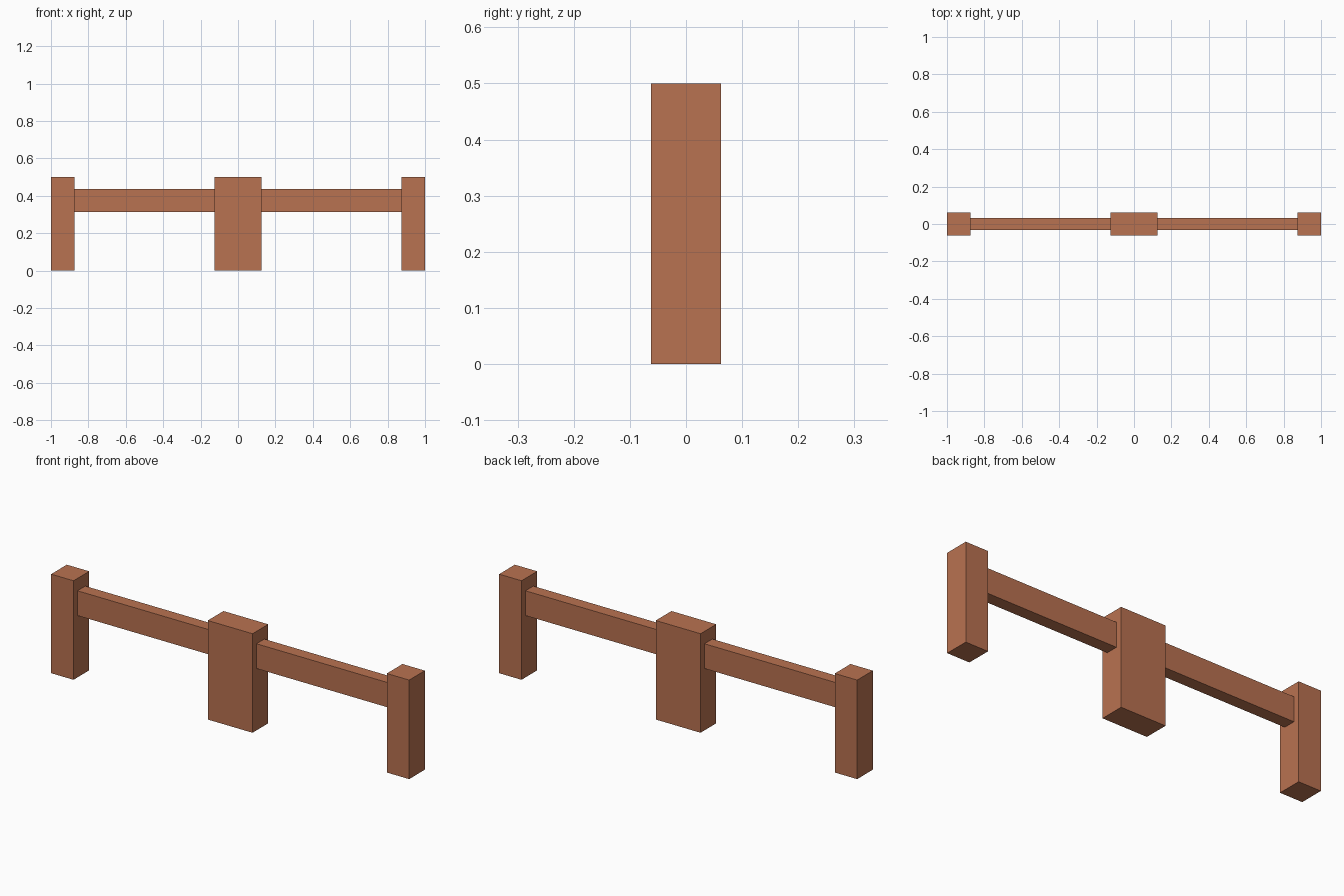
import bpy

if "Cube" in bpy.data.objects:
    bpy.data.objects.remove(bpy.data.objects["Cube"])

# One flat colour for the whole fence
clay = bpy.data.materials.new("terracotta_brown")
clay.diffuse_color = (0.485, 0.168, 0.082, 1.0)
clay.use_nodes = True
clay.node_tree.nodes["Principled BSDF"].inputs["Base Color"].default_value = clay.diffuse_color


def box(name, x0, x1, half_depth, z0, z1):
    bpy.ops.mesh.primitive_cube_add(size=1, location=((x0 + x1) / 2, 0, (z0 + z1) / 2))
    obj = bpy.context.object
    obj.name = name
    obj.scale = (x1 - x0, 2 * half_depth, z1 - z0)
    bpy.ops.object.transform_apply(location=False, rotation=False, scale=True)
    obj.data.materials.append(clay)
    return obj


# Wide centre post
box("centre_post", -0.125, 0.125, 0.0625, 0, 0.5)

# End posts and the rails joining them to the centre
for side, s in (("left", -1), ("right", 1)):
    box(side + "_end_post", *sorted((s * 0.875, s * 1.0)), 0.0625, 0, 0.5)
    box(side + "_rail", *sorted((s * 0.125, s * 0.875)), 0.03125, 0.3125, 0.4375)
